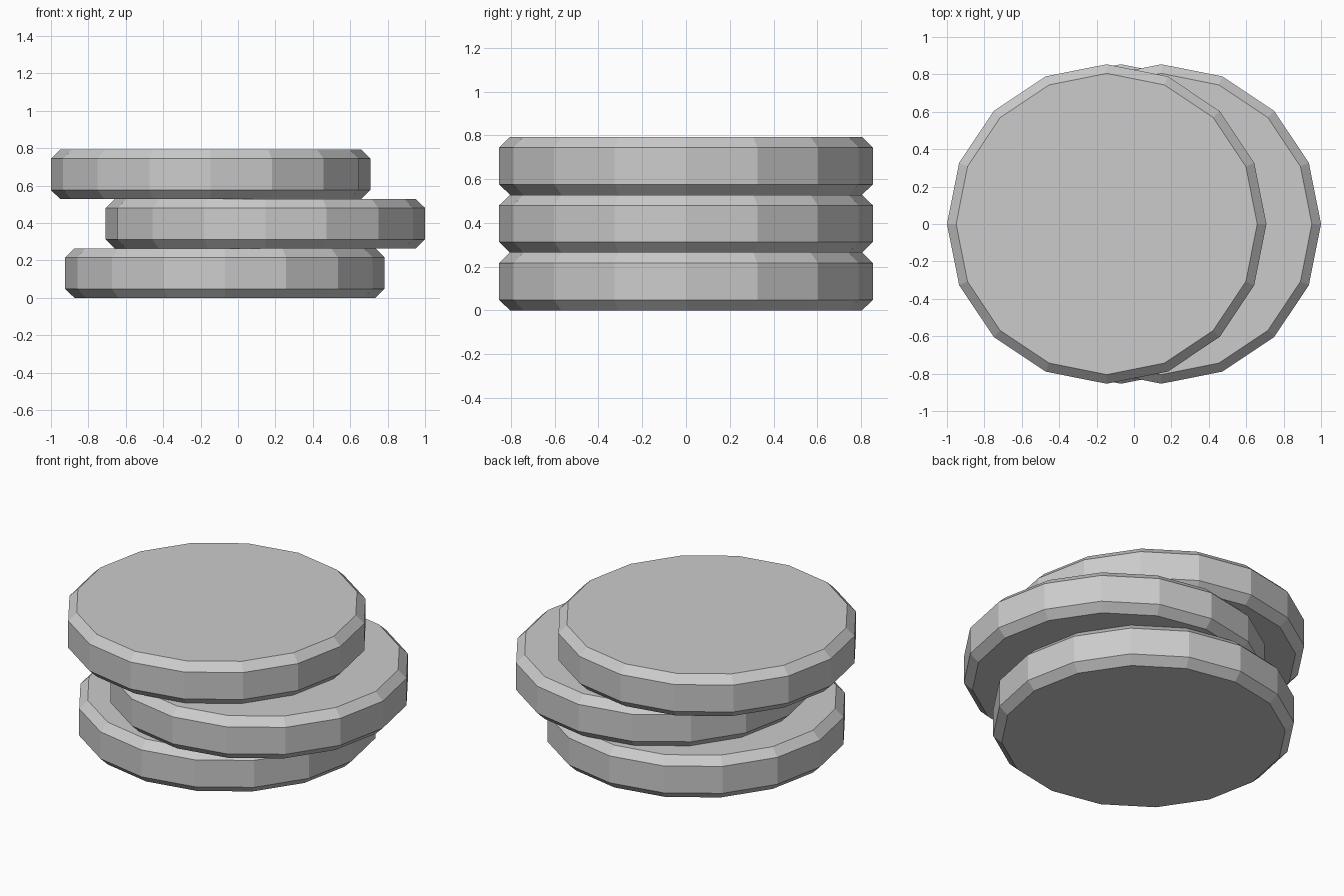
import bpy, math

if "Cube" in bpy.data.objects:
    bpy.data.objects.remove(bpy.data.objects["Cube"])

RADIUS = 0.854
HEIGHT = 0.264


def make_disc(name, x, level):
    # 16-sided disc with chamfered top and bottom rims
    bpy.ops.mesh.primitive_cylinder_add(
        vertices=16, radius=RADIUS, depth=HEIGHT,
        location=(x, 0, HEIGHT * (level + 0.5)),
        rotation=(0, 0, math.pi / 2))
    disc = bpy.context.object
    disc.name = name
    bevel = disc.modifiers.new("rim_chamfer", 'BEVEL')
    bevel.width = 0.048
    bevel.segments = 1
    bevel.limit_method = 'ANGLE'
    bevel.angle_limit = math.radians(40)


# Stack of three offset discs
make_disc("bottom_disc", -0.07, 0)
make_disc("middle_disc", 0.146, 1)
make_disc("top_disc", -0.146, 2)
